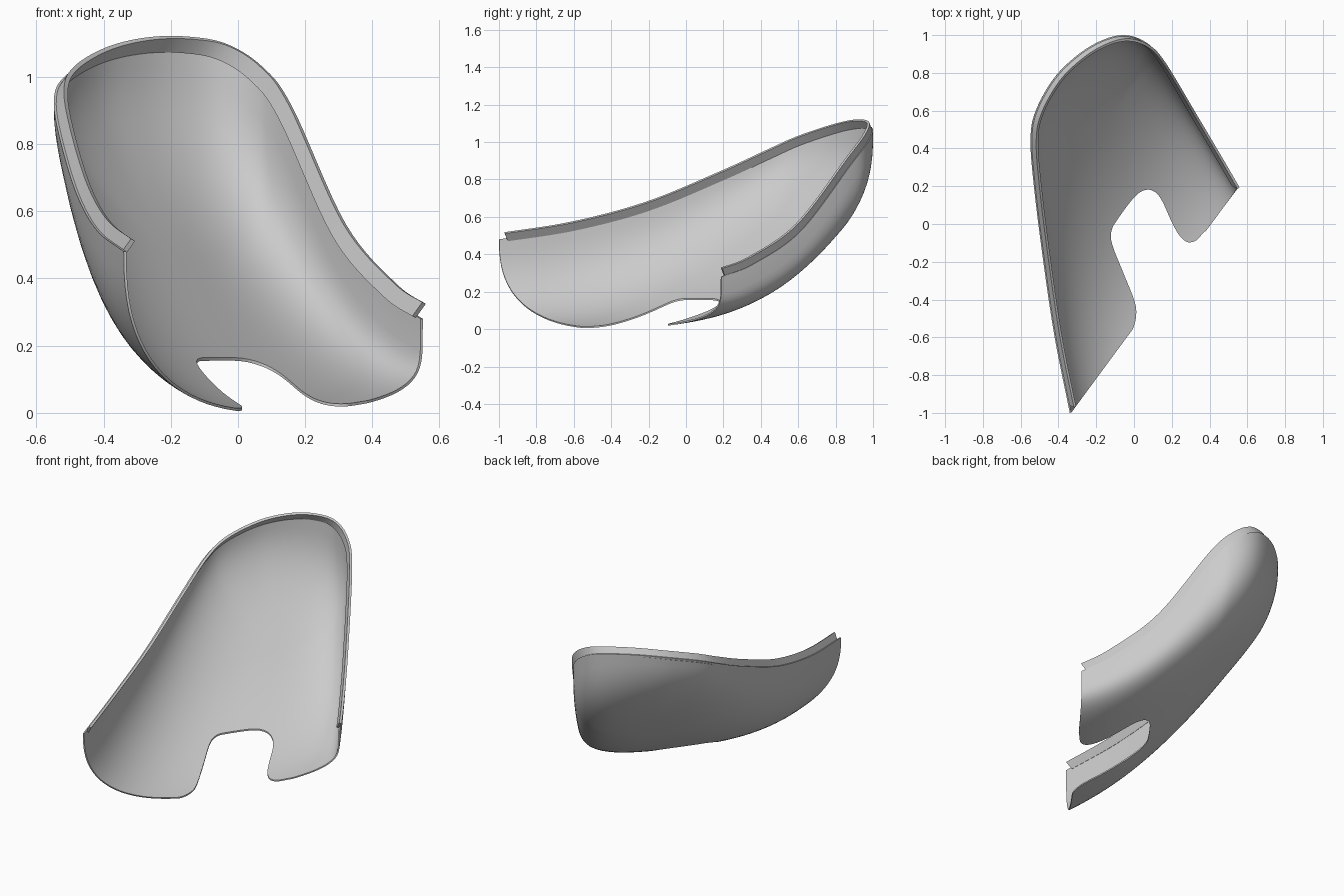
import bpy, bmesh, math
from mathutils import Vector

cube = bpy.data.objects.get("Cube")
if cube:
    bpy.data.objects.remove(cube, do_unlink=True)

# Open rim of the shell, from one cut corner around the toe to the other
RIM = [Vector(p) for p in (
    (-.34, -1, .48), (-.42, -.6, .543), (-.48, -.2, .65), (-.53, .2, .815),
    (-.548, .45, .93), (-.52, .6, .997), (-.425, .77, 1.055),
    (-.305, .89, 1.085), (-.18, .968, 1.088), (-.06, 1, 1.065),
    (.05, .97, .995), (.14, .88, .875), (.3, .615, .525),
    (.45, .362, .348), (.55, .19, .28))]
# Notch outline in the cut end, seen from above
NOTCH = [Vector((x, y, 0)) for x, y in (
    (-.035, -.605), (0, -.54), (.012, -.47), (0, -.4), (-.06, -.25),
    (-.115, -.11), (-.12, -.04), (-.09, .02), (0, .14), (.06, .18),
    (.11, .17), (.15, .12), (.2, .01), (.24, -.06), (.28, -.095),
    (.32, -.092), (.345, -.071), (.37, -.045), (.41, -.01))]
LAST = len(RIM) - 1
AXIS, SIDE = Vector((-.8, .6, 0)), Vector((.6, .8, 0))
D0, D1 = -.327, .45          # floor spine start and end along AXIS
ACROSS = 24                  # steps from spine to rim


def spline(pts, u):
    """Point on a smooth curve through pts."""
    i = max(0, min(int(u), len(pts) - 2))
    t = u - i
    b, c = pts[i], pts[i + 1]
    a = pts[i - 1] if i else 2 * b - c
    d = pts[i + 2] if i + 2 < len(pts) else 2 * c - b
    return .5 * (2 * b + (c - a) * t + (2 * a - 5 * b + 4 * c - d) * t ** 2
                 + (3 * b - a - 3 * c + d) * t ** 3)


def solve(depth, lo, hi):
    """Rim parameter where the rim reaches a depth along AXIS."""
    for _ in range(40):
        mid = (lo + hi) / 2
        if spline(RIM, mid).dot(AXIS) < depth:
            lo = mid
        else:
            hi = mid
    return (lo + hi) / 2


def spine(d):
    """Floor point and floor slope at depth d."""
    k = (d - D0) / (D1 - D0)
    p = AXIS * d + SIDE * (-.26 + .57 * k)
    p.z = .36 * (d - D0) + .53 * (d - D0) * (d - .055)
    return p, .36 + .53 * (2 * d - D0 - .055)


def make_object(name, bm):
    mesh = bpy.data.meshes.new(name)
    bm.to_mesh(mesh)
    bm.free()
    obj = bpy.data.objects.new(name, mesh)
    bpy.context.collection.objects.link(obj)
    return obj


def skin(bm, rows, closed=False):
    """Quads between neighbouring rows of points."""
    grid = [[bm.verts.new(p) for p in row] for row in rows]
    n = len(grid[0])
    for r0, r1 in zip(grid, grid[1:]):
        for j in range(n if closed else n - 1):
            k = (j + 1) % n
            bm.faces.new((r0[j], r0[k], r1[k], r1[j]))
    return grid


def smooth(obj):
    bpy.ops.object.select_all(action='DESELECT')
    obj.select_set(True)
    bpy.context.view_layer.objects.active = obj
    bpy.ops.object.shade_smooth_by_angle(angle=math.radians(35))


# Shell: ribs from the floor spine up to the rim, fanning out at the toe
depths = [D0 + (D1 - D0) * i / 28 for i in range(29)]
left = [0] + [solve(d, 0, 5) for d in depths[1:]]
right = [LAST] + [solve(d, LAST, 10) for d in depths[1:]]
fan = [left[-1] + (right[-1] - left[-1]) * i / 48 for i in range(1, 48)]
params = left + fan + right[::-1]
feet = depths + [D1] * len(fan) + depths[::-1]
ribs = []
for u, d in zip(params, feet):
    top = spline(RIM, u)
    foot, slope = spine(d)
    run = top - foot
    lean = slope * run.dot(AXIS) if d == D1 else 0
    corner = max(0, (u - 11) / 3)      # tighter bend towards the short wall
    flare = .065 * corner
    n = 2.5 + u / LAST + 2 * corner
    rib = []
    for j in range(ACROSS + 1):
        q = math.sin(math.pi / 2 * j / ACROSS)
        rise = 1 - max(0, 1 - q ** n) ** (1 / n)
        p = foot + run * q
        p.z = (foot.z + lean * q + flare * q * q
               + (run.z - lean - flare) * rise)
        rib.append(p)
    ribs.append(rib)
bm = bmesh.new()
skin(bm, ribs)
bmesh.ops.remove_doubles(bm, verts=bm.verts, dist=.0004)
bm.normal_update()
if sum(f.normal.z for f in bm.faces) > 0:
    bmesh.ops.reverse_faces(bm, faces=bm.faces)
shell = make_object("shell", bm)
solid = shell.modifiers.new("thickness", 'SOLIDIFY')
solid.thickness = .008
solid.offset = -1

# Notch cutter: vertical prism reaching past the cut end
outline = [spline(NOTCH, i / 5) for i in range((len(NOTCH) - 1) * 5 + 1)]
outline += [outline[-1] - AXIS * .3, outline[0] - AXIS * .3]
bm = bmesh.new()
lower, upper = skin(bm, [[p + Vector((0, 0, z)) for p in outline]
                         for z in (-.5, .8)], closed=True)
bm.faces.new(lower)
bm.faces.new(upper)
bmesh.ops.recalc_face_normals(bm, faces=bm.faces)
cutter = make_object("notch_cutter", bm)
cutter.hide_render = True
cut = shell.modifiers.new("notch", 'BOOLEAN')
cut.operation = 'DIFFERENCE'
cut.solver = 'EXACT'
cut.object = cutter
bpy.context.view_layer.objects.active = shell
for name in ("thickness", "notch"):
    bpy.ops.object.modifier_apply(modifier=name)
bpy.data.objects.remove(cutter, do_unlink=True)
smooth(shell)

# Lip: thin strip inside the rim, standing square to the tilted rim plane
STEPS = 110
UP = (RIM[-1] - RIM[0]).cross(RIM[8] - RIM[0]).normalized()
rings = []
for i in range(STEPS + 1):
    u = .1 + (LAST - .22) * i / STEPS
    p = spline(RIM, u)
    t = spline(RIM, u + .01) - spline(RIM, u - .01)
    inward = t.cross(UP).normalized()
    rings.append([p + inward * w + UP * h for w, h in
                  ((.006, -.008), (.006, .045), (.02, .045), (.02, -.008))])
bm = bmesh.new()
grid = skin(bm, rings, closed=True)
bm.faces.new(grid[0])
bm.faces.new(grid[-1])
bmesh.ops.recalc_face_normals(bm, faces=bm.faces)
smooth(make_object("rim_lip", bm))
